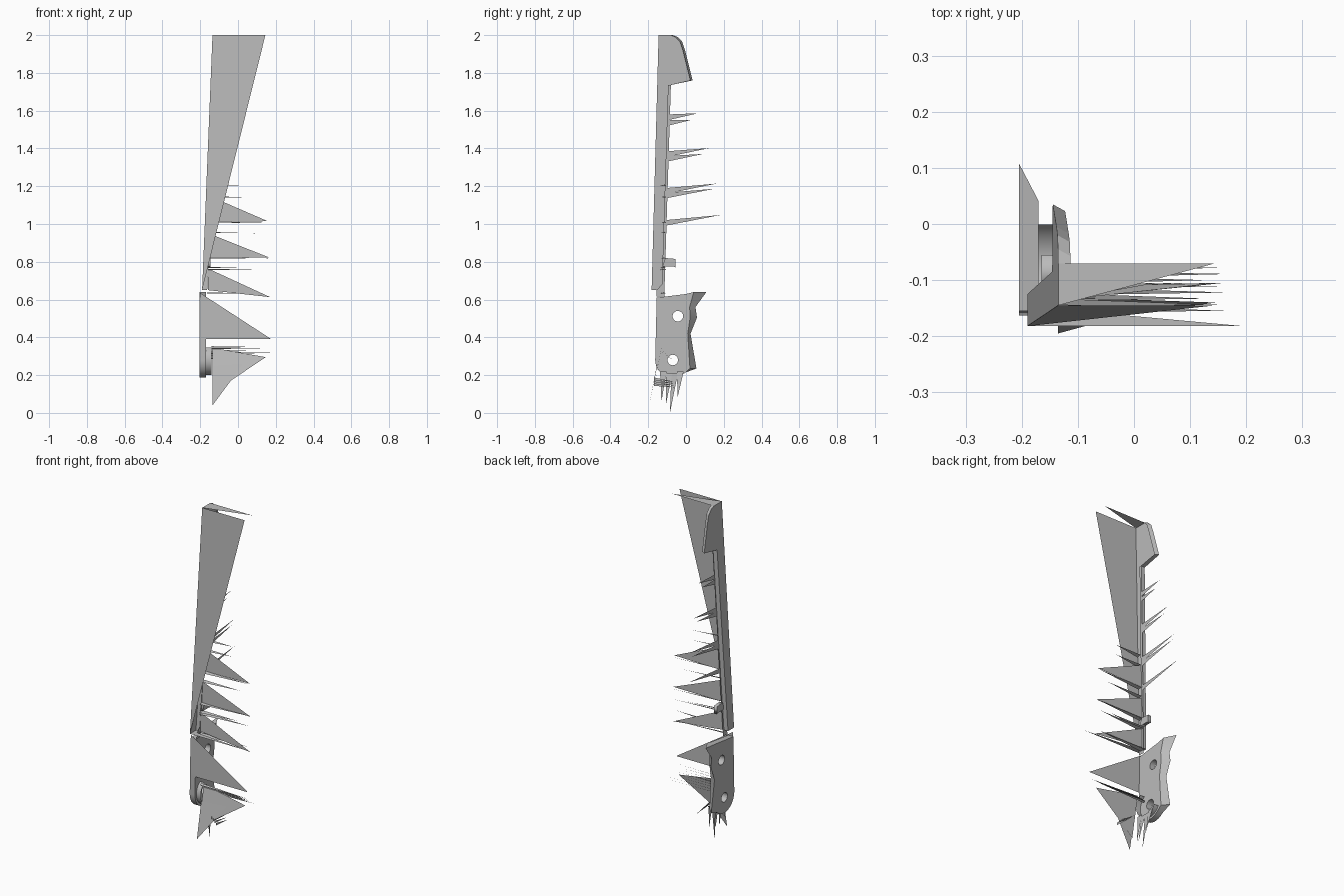
import bpy, math
from mathutils import Vector

if "Cube" in bpy.data.objects:
    bpy.data.objects.remove(bpy.data.objects["Cube"], do_unlink=True)

COLOR = (0.5, 0.5, 0.5, 1)
grey = bpy.data.materials.new("plain grey")
grey.use_nodes = True
grey.diffuse_color = COLOR
grey.node_tree.nodes["Principled BSDF"].inputs["Base Color"].default_value = COLOR


def add_mesh(name, mesh):
    obj = bpy.data.objects.new(name, mesh)
    bpy.context.collection.objects.link(obj)
    mesh.materials.clear()
    mesh.materials.append(grey)
    return obj


def sheets(name, polygons):
    """Separate flat faces, each given as a list of corners."""
    verts, faces = [], []
    for poly in polygons:
        faces.append(list(range(len(verts), len(verts) + len(poly))))
        verts += [tuple(p) for p in poly]
    mesh = bpy.data.meshes.new(name)
    mesh.from_pydata(verts, [], faces)
    return add_mesh(name, mesh)


def strip(name, edge_a, edge_b):
    """One joined wall between two paths of equal length."""
    n = len(edge_a)
    mesh = bpy.data.meshes.new(name)
    mesh.from_pydata(edge_a + edge_b, [],
                     [(i, i + 1, n + i + 1, n + i) for i in range(n - 1)])
    return add_mesh(name, mesh)


def arc(cy, cz, r, start, end, steps):
    angles = [math.radians(start + (end - start) * i / steps) for i in range(steps + 1)]
    return [(cy + r * math.cos(a), cz + r * math.sin(a)) for a in angles]


def slab(name, outlines, x0, x1):
    """Extrude y-z outlines along x; inner outlines become holes."""
    curve = bpy.data.curves.new(name, "CURVE")
    curve.dimensions = "2D"
    curve.fill_mode = "BOTH"
    curve.extrude = (x1 - x0) / 2
    for outline in outlines:
        spline = curve.splines.new("POLY")
        spline.points.add(len(outline) - 1)
        for point, (y, z) in zip(spline.points, outline):
            point.co = (y, z, 0, 1)
        spline.use_cyclic_u = True
    temp = bpy.data.objects.new(name + " outline", curve)
    bpy.context.collection.objects.link(temp)
    bpy.context.view_layer.update()
    graph = bpy.context.evaluated_depsgraph_get()
    mesh = bpy.data.meshes.new_from_object(temp.evaluated_get(graph))
    bpy.data.objects.remove(temp, do_unlink=True)
    for v in mesh.vertices:
        a, b, c = v.co
        v.co = ((x0 + x1) / 2 + c, a, b)
    return add_mesh(name, mesh)


# Long arm: leaning side face with a rim along its back edge
def lean(z):
    return -0.19 + 0.055 * (z - 0.65) / 1.35


def on_arm(point, inset=0.0, pull=0.0):
    y, z = point
    return (lean(z) + inset, y - pull, z)


rim = [(-0.07, 2.0), (-0.045, 1.99), (-0.02, 1.965), (-0.005, 1.92), (0.035, 1.76),
       (-0.085, 1.735), (-0.125, 0.65)]
profile = [(-0.182, 0.65), (-0.145, 2.0)] + rim
sheets("arm_side", [[on_arm(p) for p in profile]])
DEPTH = 0.027
strip("hook_rim", [on_arm(p) for p in rim[:5]], [on_arm(p, 0.022, 0.012) for p in rim[:5]])
strip("arm_rim", [on_arm(p) for p in rim[4:]],
      [on_arm(rim[4], 0.022, 0.012)] + [on_arm(p, DEPTH) for p in rim[5:]])
liner = [(-0.155, 0.615), (-0.115, 0.615), (-0.08, 1.735), (-0.095, 1.735),
         (-0.128, 0.68), (-0.155, 0.65)]
sheets("arm_liner", [[on_arm(p, DEPTH) for p in liner]])

# Broad front facet, with separate thin caps at its top and bottom
low, high = (-0.19, -0.182, 0.65), (-0.135, -0.145, 2.0)
sheets("front_facet", [[low, high, (0.145, -0.145, 2.0)]])
sheets("arm_caps", [
    [high, (0.145, -0.07, 2.0), (-0.135, -0.07, 2.0)],
    [low, (0.195, -0.182, 0.65), (-0.155, -0.15, 0.65)],
    [low, (-0.155, -0.15, 0.65), (-0.155, -0.125, 0.65), (-0.19, -0.125, 0.65)],
])

# Small stud on the back of the arm
slab("stud", [[(-0.125, 0.775), (-0.065, 0.775), (-0.055, 0.77), (-0.055, 0.815),
               (-0.11, 0.82)]], -0.165, -0.145)

# Lower plate with two holes; its back edge and spur slope in towards the inner face
PIVOT = (-0.07, 0.28)
plate = [(-0.155, 0.61), (0.01, 0.63), (0.108, 0.64), (0.05, 0.56), (0.058, 0.505),
         (0.024, 0.42), (0.055, 0.235), (0.0, 0.215)]
plate += arc(*PIVOT, 0.093, 310, 180, 12)
holes = [arc(*PIVOT, 0.028, 0, 345, 23), arc(-0.043, 0.512, 0.028, 0, 345, 23)]
lower_plate = slab("lower_plate", [plate] + holes, -0.205, -0.17)
for v in lower_plate.data.vertices:
    if v.co.x > -0.18 and v.co.y > 0.001:
        v.co.y *= 0.38

# Open curved wall around the pivot
bend = arc(*PIVOT, 0.08, 125, 330, 24)
spacer = strip("pivot_wall", [(-0.17, y, z) for y, z in bend],
               [(-0.141, y, z) for y, z in bend])
for obj in (lower_plate, spacer):
    bpy.context.view_layer.objects.active = obj
    obj.select_set(True)
bpy.ops.object.shade_smooth_by_angle(angle=math.radians(30))


def fins(name, rows):
    """Upright triangular fins: base x, base y, base bottom, base top, tip x, tip z."""
    sheets(name, [[(x, y, z0), (x, y, z1), (tx, y, tz)] for x, y, z0, z1, tx, tz in rows])


fins("side_fins", [
    (-0.15, -0.112, 1.01, 1.148, 0.157, 1.015),
    (-0.155, -0.118, 0.82, 0.95, 0.167, 0.822),
    (-0.16, -0.124, 0.65, 0.765, 0.17, 0.613),
    (-0.2, -0.16, 0.39, 0.635, 0.177, 0.39),
])
sheets("bottom_fin", [
    [(-0.135, -0.195, 0.04), (-0.135, -0.155, 0.25), (0.03, -0.15, 0.262)],
    [(-0.135, -0.175, 0.106), (-0.135, -0.13, 0.345), (0.147, -0.14, 0.295)],
])


def needles(name, rows, width):
    """Thin triangles, each from a base to a tip, widened along one direction."""
    half = Vector(width) / 2
    sheets(name, [[Vector(b) - half, Vector(b) + half, t] for b, t in rows])


# Needles reaching back from the arm rim
back = [(1.565, 0.065), (1.535, 0.025), (1.37, 0.125), (1.345, 0.09),
        (1.175, 0.165), (1.15, 0.15), (1.005, 0.185)]
needles("back_needles", [((lean(z) + DEPTH, -0.09 - 0.035 * (1.7 - z), z),
                          (lean(z) + DEPTH, y, z + 0.015 + 0.18 * max(0, y - 0.03)))
                         for z, y in back], (0, 0, 0.03))

# Flat needles reaching sideways from the arm
flat = [(1.205, 0.04), (1.145, 0.035), (1.01, 0.15), (0.955, 0.09), (0.82, 0.16),
        (0.77, 0.07), (0.76, 0.15), (0.635, 0.14)]
needles("side_needles", [((lean(z) + DEPTH, -0.125, z), (x, -0.105, z - 0.004))
                         for z, x in flat], (0, 0.025, 0.006))

# Fan of needles beside the pivot
needles("pivot_needles", [((-0.141, -0.15 + 0.01 * i, 0.35 - 0.009 * i),
                           (0.17 - 0.02 * (i % 3), -0.155 + 0.011 * i, 0.348 - 0.009 * i))
                          for i in range(8)], (0, 0.014, 0.006))

# Downward spikes under the pivot
needles("lower_spikes", [
    ((-0.141, -0.12, 0.22), (-0.13, -0.13, 0.06)),
    ((-0.141, -0.09, 0.21), (-0.12, -0.105, 0.05)),
    ((-0.141, -0.06, 0.21), (-0.13, -0.085, 0.0)),
    ((-0.141, -0.03, 0.22), (-0.12, -0.045, 0.08)),
], (0, 0.035, 0))
needles("cross_needles", [((-0.055 + 0.01 * i, -0.17, 0.18 - 0.01 * i),
                           (-0.055 + 0.01 * i, -0.06, 0.165 - 0.01 * i))
                          for i in range(4)], (0, 0, 0.014))
